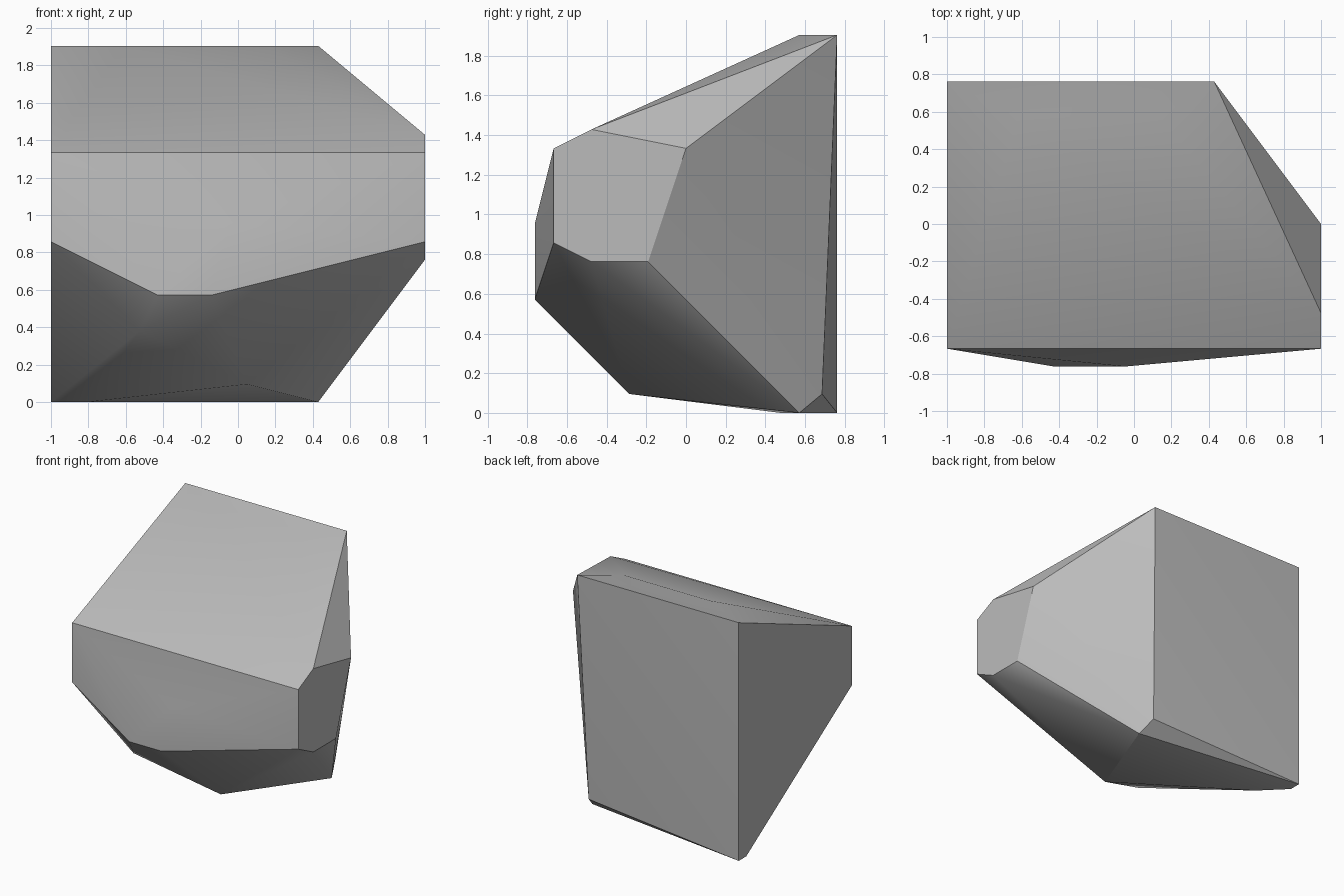
import bpy
import bmesh
import math
from mathutils import Vector

default_cube = bpy.data.objects.get("Cube")
if default_cube:
    bpy.data.objects.remove(default_cube, do_unlink=True)

# Whole model sits on a coarse lattice, twenty-one steps wide
STEP = 2 / 21
CENTRE = Vector((10.5, 8, 0))

corners = {
    "flat_top": [(0, 16, 20), (15, 16, 20), (4, 14, 20), (12, 14, 20)],
    "upper_right": [(21, 3, 15), (21, 8, 14)],
    "front_ridge": [(0, 1, 14), (21, 1, 14)],
    "front_bulge": [(10, 0, 10), (6, 0, 6), (9, 0, 6)],
    "front_sides": [(0, 1, 9), (21, 1, 9)],
    "lower_right": [(21, 3, 8), (21, 6, 8)],
    "underside": [(5, 2, 4), (11, 5, 1), (14.5, 15.2, 1)],
    "base": [(0, 16, 0), (0, 15, 0), (2, 13, 0), (15, 14, 0)],
}


def make_material(name, shade):
    colour = (shade, shade, shade, 1)
    material = bpy.data.materials.new(name)
    material.use_nodes = True
    material.diffuse_color = colour
    shader = material.node_tree.nodes["Principled BSDF"]
    shader.inputs["Base Color"].default_value = colour
    return material


def make_hull(name, groups, material):
    """Wrap the corner points in a convex shell with merged flat faces."""
    bm = bmesh.new()
    for points in groups.values():
        for point in points:
            bm.verts.new((Vector(point) - CENTRE) * STEP)
    hull = bmesh.ops.convex_hull(bm, input=bm.verts[:])
    loose = {item for item in hull["geom_interior"] + hull["geom_unused"]
             if isinstance(item, bmesh.types.BMVert)}
    bmesh.ops.delete(bm, geom=list(loose), context="VERTS")
    bmesh.ops.dissolve_limit(bm, angle_limit=math.radians(1),
                             verts=bm.verts[:], edges=bm.edges[:])
    bmesh.ops.recalc_face_normals(bm, faces=bm.faces[:])
    mesh = bpy.data.meshes.new(name)
    bm.to_mesh(mesh)
    bm.free()
    mesh.materials.append(material)
    obj = bpy.data.objects.new(name, mesh)
    bpy.context.collection.objects.link(obj)
    return obj


# Boulder, smooth over its gentle bends and sharp along its broken edges
boulder = make_hull("boulder", corners, make_material("stone_grey", 0.5))
bpy.ops.object.select_all(action="DESELECT")
boulder.select_set(True)
bpy.context.view_layer.objects.active = boulder
bpy.ops.object.shade_smooth_by_angle(angle=math.radians(30))
